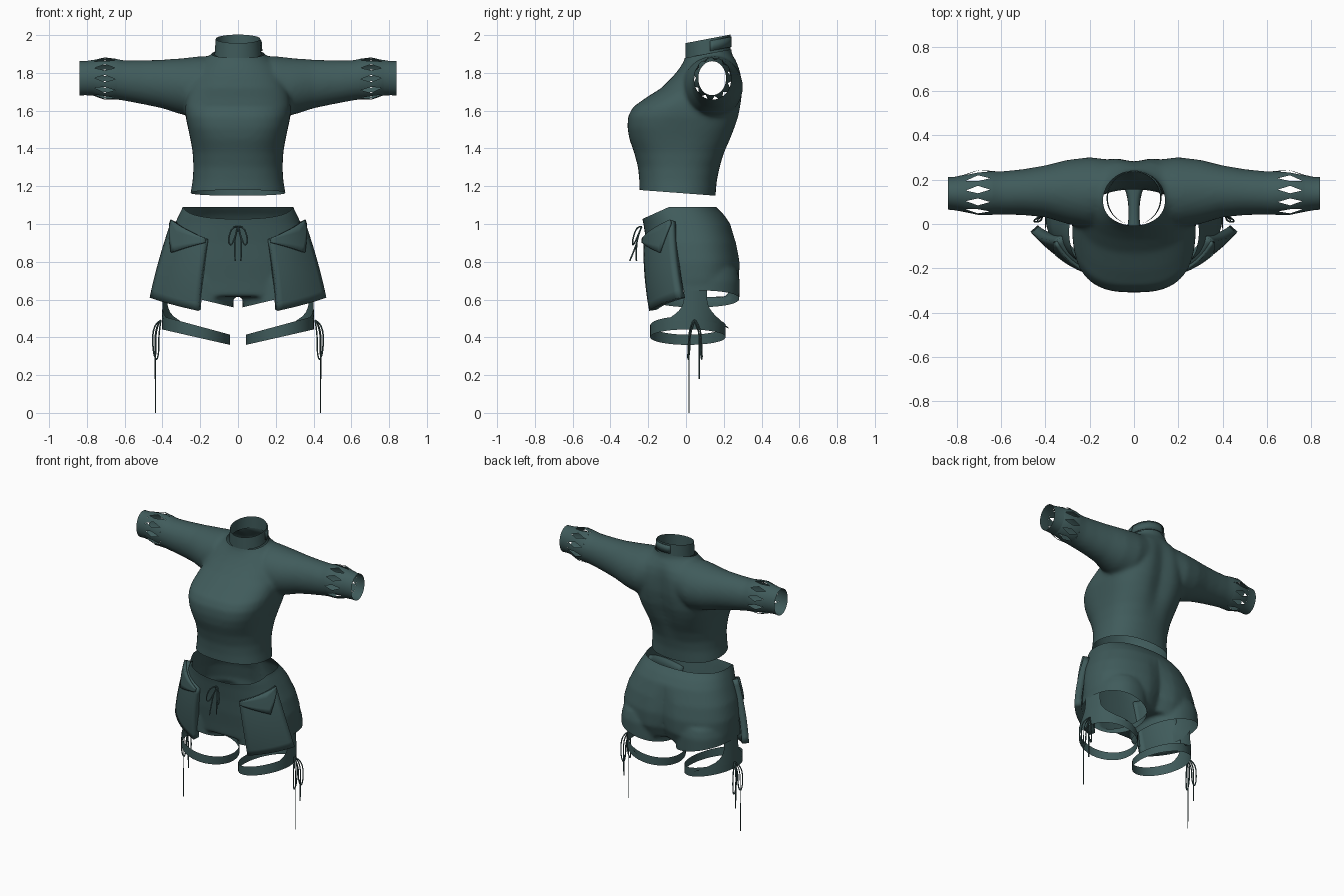
import bpy, bmesh, math
from mathutils import Vector

if "Cube" in bpy.data.objects:
    bpy.data.objects.remove(bpy.data.objects["Cube"])

fabric = bpy.data.materials.new("dark_teal_fabric")
fabric.diffuse_color = (0.051, 0.105, 0.105, 1)
fabric.use_nodes = True
fabric.node_tree.nodes["Principled BSDF"].inputs["Base Color"].default_value = fabric.diffuse_color


def finish(name, bm, mirror=True, thick=0.0, angle=40):
    """Turn a bmesh into a smooth object, optionally mirrored over x and thickened."""
    me = bpy.data.meshes.new(name)
    bm.to_mesh(me)
    bm.free()
    ob = bpy.data.objects.new(name, me)
    bpy.context.collection.objects.link(ob)
    me.materials.clear()
    me.materials.append(fabric)
    if thick:
        s = ob.modifiers.new("thickness", 'SOLIDIFY')
        s.thickness, s.offset = thick, -1
    if mirror:
        m = ob.modifiers.new("mirror", 'MIRROR')
        m.merge_threshold = 0.002
    bpy.ops.object.select_all(action='DESELECT')
    ob.select_set(True)
    bpy.context.view_layer.objects.active = ob
    bpy.ops.object.shade_smooth_by_angle(angle=math.radians(angle))
    return ob


def loft(bm, rings, cap=True):
    rows = [[bm.verts.new(p) for p in r] for r in rings]
    n = len(rows[0])
    for a, b in zip(rows, rows[1:]):
        for i in range(n):
            j = (i + 1) % n
            bm.faces.new((a[i], a[j], b[j], b[i]))
    if cap:
        bm.faces.new(rows[0][::-1])
        bm.faces.new(rows[-1])


def oval(z, hw, yf, yb, n=2.3, cx=0.0, spine=0.0, count=64):
    """Rounded horizontal section with an optional groove down the back."""
    pts = []
    for i in range(count):
        a = 2 * math.pi * i / count
        c, s = math.cos(a), math.sin(a)
        x = hw * math.copysign(abs(c) ** (2 / n), c)
        y = (yf + yb) / 2 + (yb - yf) / 2 * math.copysign(abs(s) ** (2 / n), s)
        if s > 0:
            y -= spine * math.exp(-(x / 0.06) ** 2)
        pts.append((cx + x, y, z))
    return pts


def sleeve_ring(x, zlo, zhi, ylo, yhi, angles):
    return [(x, (ylo + yhi) / 2 + (yhi - ylo) / 2 * math.cos(a),
             (zlo + zhi) / 2 + (zhi - zlo) / 2 * math.sin(a)) for a in angles]


def fuse(bm, voxel, smooth, cuts):
    """Melt overlapping closed volumes together, then trim the openings."""
    bmesh.ops.recalc_face_normals(bm, faces=bm.faces)
    me = bpy.data.meshes.new("tmp")
    bm.to_mesh(me)
    bm.free()
    ob = bpy.data.objects.new("tmp", me)
    bpy.context.collection.objects.link(ob)
    r = ob.modifiers.new("remesh", 'REMESH')
    r.mode, r.voxel_size = 'VOXEL', voxel
    s = ob.modifiers.new("smooth", 'SMOOTH')
    s.factor, s.iterations = 0.5, smooth
    dg = bpy.context.evaluated_depsgraph_get()
    out = bmesh.new()
    out.from_mesh(ob.evaluated_get(dg).to_mesh())
    bpy.data.objects.remove(ob)
    for co, no in cuts + [((0, 0, 0), (-1, 0, 0))]:
        bmesh.ops.bisect_plane(out, geom=out.verts[:] + out.edges[:] + out.faces[:],
                               plane_co=co, plane_no=no, clear_outer=True)
    return out


# Top: torso and both sleeves
ANG = [2 * math.pi * i / 40 for i in range(40)]
bm = bmesh.new()
loft(bm, [oval(*r) for r in [
    (1.08, .258, -.24, .15, 2.3), (1.16, .252, -.246, .157, 2.3), (1.23, .24, -.247, .163, 2.3),
    (1.3, .236, -.254, .178, 2.3), (1.38, .24, -.275, .21, 2.4, 0, .01), (1.45, .252, -.3, .243, 2.6, 0, .02),
    (1.51, .265, -.31, .265, 2.8, 0, .025), (1.57, .278, -.307, .285, 2.8, 0, .025),
    (1.62, .28, -.28, .295, 2.7, 0, .025), (1.67, .275, -.21, .304, 2.5, 0, .025),
    (1.72, .265, -.13, .306, 2.4, 0, .025), (1.78, .25, -.07, .302, 2.3, 0, .02),
    (1.83, .225, -.03, .287, 2.2, 0, .01), (1.87, .18, -.008, .262, 2), (1.9, .135, -.003, .242, 2),
    (1.99, .122, 0, .235, 2)]])
for sx in (1, -1):
    loft(bm, [sleeve_ring(sx * r[0], *r[1:], ANG) for r in [
        (.1, 1.6, 1.89, .03, .29), (.2, 1.56, 1.888, -.02, .302), (.3, 1.58, 1.877, .0, .29),
        (.4, 1.612, 1.87, .03, .265), (.5, 1.633, 1.867, .04, .248), (.6, 1.652, 1.866, .042, .238),
        (.64, 1.658, 1.874, .041, .24), (.7, 1.66, 1.885, .04, .245)]])
NECK = Vector((0, -.19, 1))
finish("top_body", fuse(bm, .013, 8, [
    ((0, -.245, 1.18), (0, -.075, -1)), ((.64, 0, 0), (1, 0, 0)), ((0, 0, 1.88), NECK)]))

# Sleeve lattice: ring of diamond openings
bm = bmesh.new()
N = 11
X0, XM, X1 = (.64, 1.658, 1.874, .041, .24), (.705, 1.658, 1.882, .04, .243), (.77, 1.68, 1.868, .055, .222)
XL, XR = (.65, 1.658, 1.876, .041, .241), (.76, 1.676, 1.87, .053, .225)
step = 2 * math.pi / N
for k in range(N):
    mid = (k + .5) * step

    def P(sec, f):
        return bm.verts.new(sleeve_ring(*sec, [mid + f * step])[0])
    for sd in (-1, 1):
        edge_m, hole = P(XM, .5 * sd), P(XM, .3 * sd)
        bm.faces.new((P(X0, .5 * sd), edge_m, hole, P(XL, 0), P(X0, 0)))
        bm.faces.new((edge_m, P(X1, .5 * sd), P(X1, 0), P(XR, 0), hole))
bmesh.ops.remove_doubles(bm, verts=bm.verts, dist=.0005)
bmesh.ops.recalc_face_normals(bm, faces=bm.faces)
finish("sleeve_lattice", bm)

# Cuff
bm = bmesh.new()
loft(bm, [sleeve_ring(*r, ANG) for r in [X1, (.81, 1.682, 1.862, .062, .213), (.84, 1.68, 1.862, .065, .212)]], False)
finish("sleeve_cuff", bm)

# Collar, tilted forward, and its back tab
def collar(f, grow=0.0, a0=0.0, a1=2 * math.pi, count=48):
    pts = []
    for i in range(count):
        a = a0 + (a1 - a0) * i / (count if a1 - a0 > 6 else count - 1)
        y = .116 + (.119 + grow) * math.sin(a)
        pts.append((( .124 - .006 * f + grow) * math.cos(a), y, 1.875 + .19 * y + f * .083))
    return pts

bm = bmesh.new()
loft(bm, [collar(f) for f in (0, .5, 1)], False)
finish("collar", bm, False)
bm = bmesh.new()
lo, hi = [[bm.verts.new(p) for p in collar(f, .007, .1, 1.9, 14)] for f in (.2, .85)]
for i in range(13):
    bm.faces.new((lo[i], lo[i + 1], hi[i + 1], hi[i]))
finish("collar_tab", bm, False, .006)

# Shorts: hips and two legs
bm = bmesh.new()
loft(bm, [oval(*r) for r in [
    (.615, .385, -.175, .25, 2.4, 0, .04), (.7, .402, -.185, .287, 2.4, 0, .04), (.8, .4, -.2, .29, 2.4, 0, .03),
    (.9, .377, -.21, .27, 2.4, 0, .02), (1.0, .335, -.225, .235, 2.4), (1.05, .312, -.236, .2, 2.4),
    (1.09, .292, -.235, .16, 2.4), (1.15, .28, -.23, .12, 2.4)]])
for cx in (.212, -.212):
    loft(bm, [oval(*r, cx) for r in [
        (.5, .187, -.17, .272, 2.2), (.6, .188, -.178, .282, 2.2), (.7, .185, -.18, .285, 2.2), (.76, .17, -.17, .27, 2.2)]])
finish("shorts", fuse(bm, .012, 6, [
    ((0, 0, 1.09), (0, 0, 1)), ((0, -.09, 1.09), (0, -.45, 1)), ((.05, 0, .565), (.24, 0, -1))]))

# Cargo pocket and flap: a bowed slanted patch
def patch(u, v, out):
    ib, ob_, it, ot = map(Vector, ((.21, -.195, .54), (.468, -.035, .61), (.165, -.225, .92), (.352, -.075, 1.02)))
    p = ib.lerp(ob_, u).lerp(it.lerp(ot, u), v)
    bow = .1 * u * (1 - u) + .05 * v * (1 - v)
    return p + Vector((.6, -.8, 0)) * (bow + out)

def panel(name, func, nu, nv, thick):
    bm = bmesh.new()
    g = [[bm.verts.new(func(i / nu, j / nv)) for j in range(nv + 1)] for i in range(nu + 1)]
    for i in range(nu):
        for j in range(nv):
            bm.faces.new((g[i][j], g[i + 1][j], g[i + 1][j + 1], g[i][j + 1]))
    return finish(name, bm, True, thick)

panel("pocket", lambda u, v: patch(u, v, 0), 10, 10, .045)

def flap(u, t):
    low = .95 - .3 * min(u / .7, (1 - u) / .3)
    return patch(u, low + (1.01 - low) * t, .012)
panel("pocket_flap", flap, 10, 4, .014)

# Thigh strap, raised on the outer side, and the panel hanging it from the shorts
def strap_point(a, z):
    return (.222 + .18 * math.cos(a), .01 + .2 * math.sin(a), z)

bm = bmesh.new()
rings = []
for f in (-1, 1):
    rings.append([strap_point(a, .432 + .25 * .18 * math.cos(a) + f * (.031 + .004 * math.cos(a))) for a in ANG])
loft(bm, rings, False)
finish("thigh_strap", bm)

def hanger(u, v):
    half = .06 + .12 * (1 - v) ** 4
    y = .05 + (2 * u - 1) * half
    a = math.asin(max(-1, min(1, (y - .01) / .2)))
    base = .445 + .25 * .18 * math.cos(a)
    return (.223 + .18 * math.cos(a) * (1 - .03 * v), y, base + (.66 - base) * v)
panel("strap_hanger", hanger, 10, 10, 0)

# Drawstrings
def cord(name, pts, mirror=True, r=.004):
    cu = bpy.data.curves.new(name, 'CURVE')
    cu.dimensions, cu.bevel_depth, cu.bevel_resolution = '3D', r, 1
    sp = cu.splines.new('NURBS')
    sp.points.add(len(pts) - 1)
    for q, p in zip(sp.points, pts):
        q.co = (*p, 1)
    sp.use_endpoint_u, sp.order_u = True, 3
    cu.materials.append(fabric)
    ob = bpy.data.objects.new(name, cu)
    bpy.context.collection.objects.link(ob)
    if mirror:
        ob.modifiers.new("mirror", 'MIRROR')

for k, (y, d) in enumerate(((.02, -.01), (.075, .01))):
    cord(f"thigh_bow_loop_{k}", [(.408, .045, .49), (.45, y, .47), (.452, y + d, .33), (.43, y + d, .27),
                                 (.418, y, .33), (.42, y, .42), (.408, .045, .49)])
cord("thigh_tail_short", [(.41, .05, .49), (.44, .07, .45), (.437, .07, .3), (.437, .07, .18)])
cord("thigh_tail_long", [(.41, .04, .49), (.435, .02, .45), (.436, .016, .3), (.436, .016, 0)], True, .003)
for k, s in enumerate((-1, 1)):
    cord(f"waist_bow_loop_{k}", [(0, -.235, .985), (s * .03, -.26, .99), (s * .055, -.285, .91), (s * .035, -.28, .88),
                                 (s * .01, -.25, .95), (0, -.235, .985)], False)
    cord(f"waist_bow_tail_{k}", [(0, -.235, .985), (s * .012, -.25, .95), (s * .02, -.265, .88),
                                 (s * .015, -.28 + s * .018, .805)], False)
